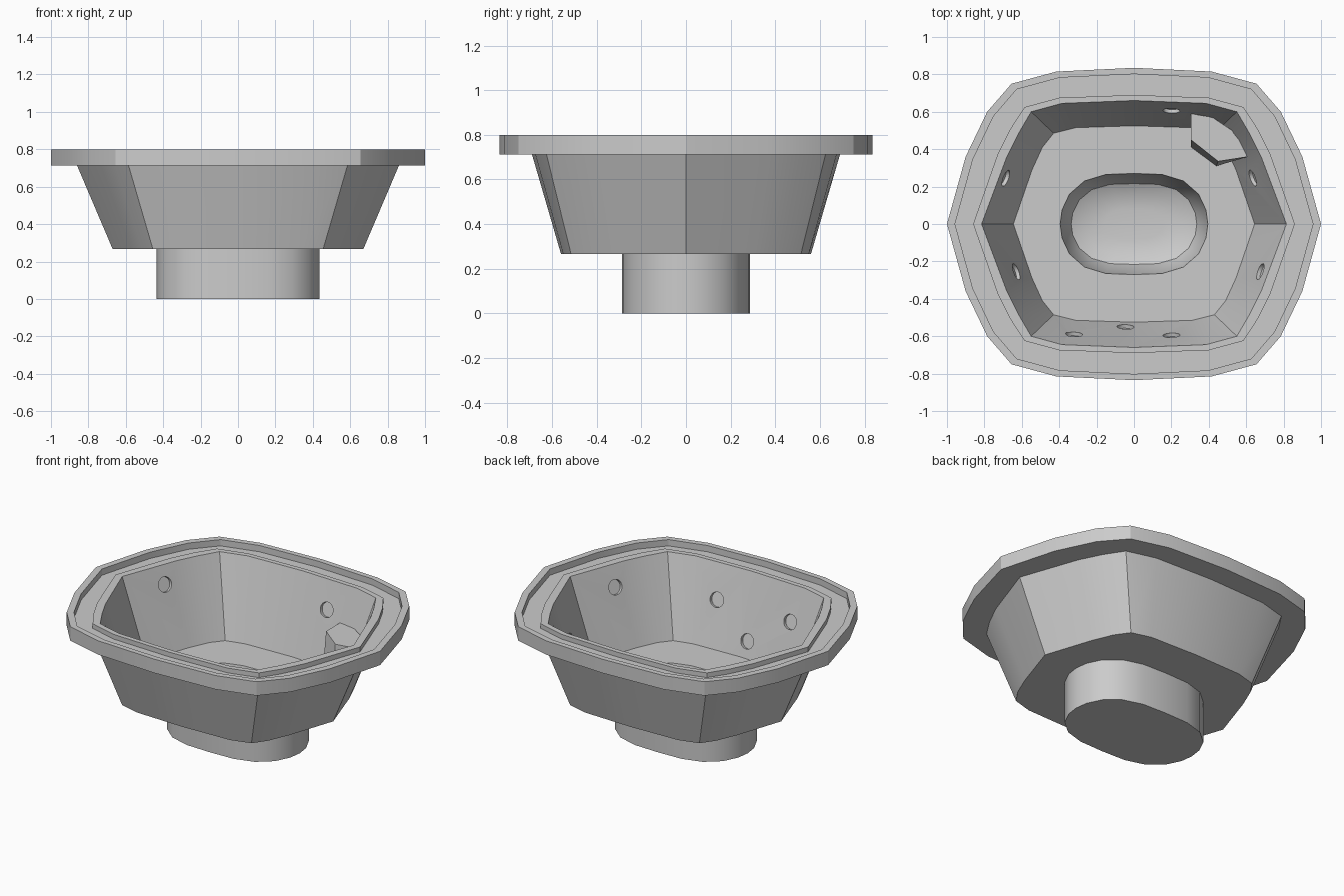
import bpy, bmesh
from mathutils import Vector
from mathutils.bvhtree import BVHTree

if "Cube" in bpy.data.objects:
    bpy.data.objects.remove(bpy.data.objects["Cube"])

# Quarter outlines (+x to +y), mirrored into full rings
RIM = [(1, 0), (.9, .36), (.785, .6), (.655, .75), (.415, .815), (0, .835)]
WALL_TOP = [(.86, 0), (.73, .37), (.66, .51), (.585, .625), (.40, .675), (0, .69)]
OPENING = [(.815, 0), (.68, .36), (.62, .48), (.55, .6), (.385, .645), (0, .66)]
WALL_LOW = [(.67, 0), (.57, .3), (.515, .43), (.455, .515), (.33, .55), (0, .56)]
FLOOR = [(.645, 0), (.545, .29), (.49, .41), (.43, .485), (.31, .515), (0, .525)]
WELL = [(.395, 0), (.385, .075), (.345, .16), (.265, .23), (.15, .265), (0, .27)]


def ring(quarter, z, sx=1, sy=1):
    q = [(x * sx, y * sy) for x, y in quarter]
    half = q + [(-x, y) for x, y in q[-2::-1]]
    full = half + [(x, -y) for x, y in half[-2:0:-1]]
    return [(x, y, z) for x, y in full]


def loft(name, rings):
    bm = bmesh.new()
    loops = [[bm.verts.new(p) for p in r] for r in rings]
    n = len(loops[0])
    for a, b in zip(loops, loops[1:]):
        for i in range(n):
            j = (i + 1) % n
            bm.faces.new((a[i], a[j], b[j], b[i]))
    bm.faces.new(loops[0][::-1])
    bm.faces.new(loops[-1])
    bmesh.ops.recalc_face_normals(bm, faces=bm.faces)
    mesh = bpy.data.meshes.new(name)
    bm.to_mesh(mesh)
    bm.free()
    obj = bpy.data.objects.new(name, mesh)
    bpy.context.collection.objects.link(obj)
    return obj


# Tub shell: base, outer wall, grooved rim, inner wall, floor and footwell
tub = loft("tub_shell", [
    ring(WELL, 0, 1.1, 1.06), ring(WELL, .266, 1.1, 1.06),
    ring(WALL_LOW, .266), ring(WALL_TOP, .712),
    ring(RIM, .712), ring(RIM, .8),
    ring(RIM, .8, .957, .96), ring(RIM, .76, .957, .96),
    ring(WALL_TOP, .76), ring(WALL_TOP, .79),
    ring(OPENING, .79), ring(FLOOR, .3),
    ring(WELL, .3), ring(WELL, .14, .93, .91),
    ring(WELL, .07, .85, .8), ring(WELL, .04, .68, .6), ring(WELL, .03, .4, .3),
])

# Jet recesses cut square to the inner wall
bm = bmesh.new()
bm.from_mesh(tub.data)
tree = BVHTree.FromBMesh(bm)
bm.free()
cut = bmesh.new()
for x, y in [(.2, .605), (-.685, .245), (.635, .245), (-.63, -.255),
             (.675, -.255), (-.32, -.59), (-.045, -.55), (.2, -.595)]:
    hit, normal, _, _ = tree.ray_cast(Vector((x, y, 1)), Vector((0, 0, -1)))
    m = normal.to_track_quat('Z', 'Y').to_matrix().to_4x4()
    m.translation = hit
    bmesh.ops.create_cone(cut, cap_ends=True, segments=16, radius1=.046,
                          radius2=.046, depth=.04, matrix=m)
mesh = bpy.data.meshes.new("jet_cutter")
cut.to_mesh(mesh)
cut.free()
cutter = bpy.data.objects.new("jet_cutter", mesh)
bpy.context.collection.objects.link(cutter)
mod = tub.modifiers.new("jets", 'BOOLEAN')
mod.operation = 'DIFFERENCE'
mod.solver = 'EXACT'
mod.object = cutter
bpy.context.view_layer.objects.active = tub
tub.select_set(True)
bpy.ops.object.modifier_apply(modifier=mod.name)
bpy.data.objects.remove(cutter)
bpy.ops.object.shade_smooth_by_angle()

# Corner seat rising from the floor, its outer side buried in the wall
top = [(.305, .59), (.305, .45), (.45, .335), (.61, .36), (.54, .49), (.42, .57)]
low = [(.305, .52), (.305, .41), (.44, .31), (.54, .35), (.47, .44), (.38, .51)]
loft("corner_seat", [[(x, y, .29) for x, y in low], [(x, y, .57) for x, y in top]])
